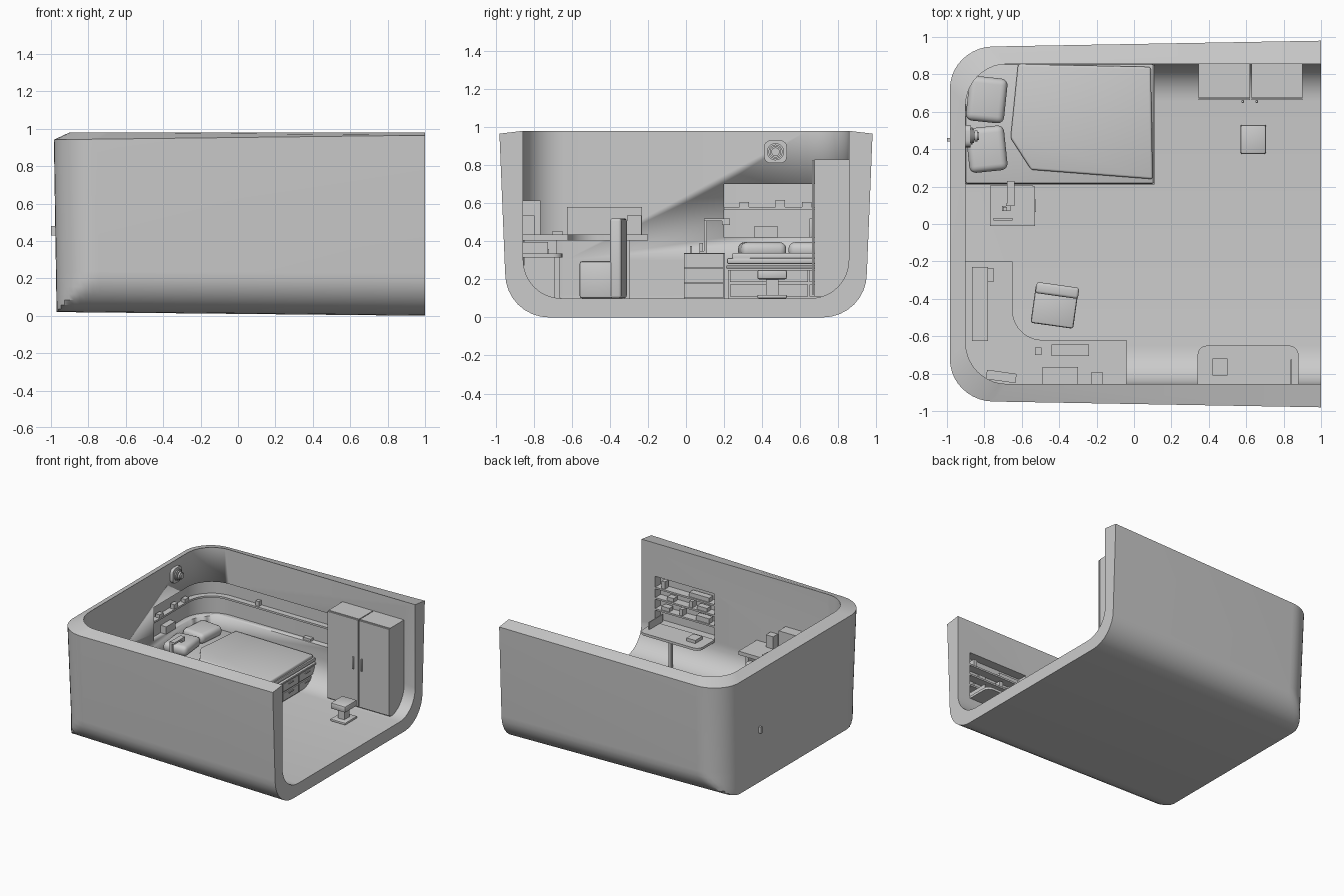
import bpy, bmesh
from math import sin, cos, pi, radians
from mathutils import Matrix, Vector

if "Cube" in bpy.data.objects:
    bpy.data.objects.remove(bpy.data.objects["Cube"])


def finish(name, bm, smooth=True):
    bmesh.ops.recalc_face_normals(bm, faces=bm.faces)
    me = bpy.data.meshes.new(name)
    bm.to_mesh(me)
    bm.free()
    ob = bpy.data.objects.new(name, me)
    bpy.context.collection.objects.link(ob)
    if smooth:
        bpy.ops.object.select_all(action='DESELECT')
        ob.select_set(True)
        bpy.context.view_layer.objects.active = ob
        bpy.ops.object.shade_smooth_by_angle(angle=radians(32))
    return ob


def prism(name, pts, z0, z1, bevel=0, seg=2, rot=0, axis=None):
    """Plan outline extruded in z; bevels all edges, or only those along 'axis'."""
    bm = bmesh.new()
    lo = [bm.verts.new((x, y, z0)) for x, y in pts]
    hi = [bm.verts.new((x, y, z1)) for x, y in pts]
    n = len(pts)
    bm.faces.new(lo[::-1])
    bm.faces.new(hi)
    for i in range(n):
        j = (i + 1) % n
        bm.faces.new((lo[i], lo[j], hi[j], hi[i]))
    if bevel:
        ed = list(bm.edges)
        if axis is not None:
            ed = [e for e in ed if abs((e.verts[0].co - e.verts[1].co).normalized()[axis]) > .99]
        bmesh.ops.bevel(bm, geom=ed, offset=bevel, segments=seg, profile=.5, affect='EDGES')
    if rot:
        c = Vector((sum(p[0] for p in pts) / n, sum(p[1] for p in pts) / n, 0))
        bmesh.ops.rotate(bm, cent=c, matrix=Matrix.Rotation(radians(rot), 3, 'Z'), verts=bm.verts)
    return finish(name, bm, bool(bevel) or n > 8)


def box(name, x0, x1, y0, y1, z0, z1, bevel=0, seg=2, rot=0, axis=None):
    return prism(name, [(x0, y0), (x1, y0), (x1, y1), (x0, y1)], z0, z1, bevel, seg, rot, axis)


def disc_x(name, x0, x1, y, z, r):
    bm = bmesh.new()
    m = Matrix.Translation(((x0 + x1) / 2, y, z)) @ Matrix.Rotation(pi / 2, 4, 'Y')
    bmesh.ops.create_cone(bm, cap_ends=True, segments=32, radius1=r, radius2=r, depth=x1 - x0, matrix=m)
    bmesh.ops.bevel(bm, geom=[e for e in bm.edges if abs(e.verts[0].co.x - e.verts[1].co.x) < 1e-4],
                    offset=.008, segments=2, affect='EDGES')
    return finish(name, bm)


def arc(cx, cy, r, a0, a1, n=10):
    return [(cx + r * cos(radians(a0 + (a1 - a0) * i / n)),
             cy + r * sin(radians(a0 + (a1 - a0) * i / n))) for i in range(n + 1)]


# Room shell: U outline layers, up the outside, over the rim, down the inside
def outline(xl, wide, w, r):
    half = [(1, wide)] + arc(xl + r, wide - r, r, 90, 180)
    pts = [(x, -y) for x, y in half] + half[::-1]
    return [(x, max(-w, min(w, y))) for x, y in pts]


bm = bmesh.new()
rows = []
outer = [(.72 + .23 * sin(a * pi / 16), .23 - .23 * cos(a * pi / 16)) for a in range(9)] + [(.98, .965)]
for w, z in outer:
    rows.append([bm.verts.new((x, y * (1 - .018 * (1 - x)), z + (1 - x) * (.01 - .022 * z / .965)))
                 for x, y in outline(-.97 - .015 * z, max(w, .95), w, .23)])
inner = [(.855, .98)] + [(.655 + .2 * cos(a * pi / 16), .3 - .2 * sin(a * pi / 16)) for a in range(9)]
for w, z in inner:
    rows.append([bm.verts.new((x, y, z)) for x, y in outline(-.9, .855, w, .22)])
for a, b in zip(rows, rows[1:]):
    for i in range(len(a) - 1):
        bm.faces.new((a[i], a[i + 1], b[i + 1], b[i]))
bm.faces.new(rows[0])
bm.faces.new(rows[-1])
bm.faces.new([r[0] for r in rows] + [r[-1] for r in rows[::-1]])
# close the floor ends where first/last columns meet the caps
shell = finish('room_shell', bm)


# Wall niches cut out of the shell
def wrap(o, y0=.2, x1=.34):
    return [(-.9 - o, y0)] + arc(-.7, .655, .2 + o, 180, 90) + [(x1, .855 + o)]


bed_cut = prism('bed_niche_cutter', wrap(.05) + wrap(-.06)[::-1], .42, .70)
wall_cut = box('shelf_niche_cutter', .34, .88, -.93, -.8, .33, .71)
for c in (bed_cut, wall_cut):
    c.hide_render = True
    m = shell.modifiers.new('niche', 'BOOLEAN')
    m.object, m.operation, m.solver = c, 'DIFFERENCE', 'EXACT'
    bpy.context.view_layer.objects.active = shell
    bpy.ops.object.modifier_apply(modifier=m.name)
    bpy.data.objects.remove(c)

# Bed niche shelf, small ornaments, wall lamp
prism('bed_niche_shelf', wrap(.05) + wrap(.003)[::-1], .565, .58)
for i, y in enumerate((.28, .47, .61)):
    box(f'shelf_ornament_{i}', -.94, -.905, y, y + .05, .58, .607 + .01 * (i == 1))
box('niche_box', -.95, -.9, .36, .48, .42, .48)
box('niche_box_stub', -1.0, -.95, .44, .46, .43, .48)
box('back_niche_ornament', -.45, -.42, .87, .9, .58, .62)
box('back_ledge_ornament', -.02, .05, .865, .9, .42, .44)
p = box('wall_lamp_plate', -.9, -.875, .41, .53, .81, .93, .035, 4, axis=0)
disc_x('wall_lamp_ring', -.88, -.855, .47, .87, .045)
disc_x('wall_lamp_bulb', -.86, -.83, .47, .87, .03)

# Bed with drawers, blanket and pillows
box('bed_base', -.9, .09, .22, .855, .1, .25)
box('bed_slab', -.9, .11, .21, .855, .257, .272, .004)
box('bed_mattress', -.9, .105, .215, .855, .28, .312, .01)
prism('blanket', [(-.62, .855), (.09, .84), (.1, .24), (-.55, .29), (-.66, .46)], .29, .338, .012, 3)
for i, y in enumerate((.23, .44, .65)):
    for k, z in enumerate((.11, .185)):
        box(f'bed_drawer_{i}_{k}', .085, .1, y, y + .2, z, z + .063)
        box(f'bed_drawer_handle_{i}_{k}', .1, .106, y + .07, y + .13, z + .04, z + .047)
for i, (y, rot) in enumerate(((.28, 6), (.545, -6))):
    box(f'pillow_{i}', -.89, -.685, y, y + .24, .312, .395, .035, 5, rot)

# Nightstand with three drawers, desk lamp and bits
box('nightstand', -.77, -.54, -.01, .205, .1, .338)
for i in range(3):
    z = .105 + i * .079
    box(f'nightstand_drawer_{i}', -.545, -.53, -.01, .2, z, z + .072)
    box(f'nightstand_handle_{i}', -.53, -.523, .065, .13, z + .032, z + .04)
box('lamp_foot', -.705, -.66, .07, .095, .338, .348)
box('lamp_post', -.685, -.66, .095, .11, .338, .52)
box('lamp_arm', -.68, -.64, .095, .23, .505, .52)
box('lamp_head', -.68, -.64, .19, .23, .485, .52)
box('nightstand_book', -.75, -.65, .02, .032, .338, .375)
box('nightstand_cup', -.7, -.68, .07, .09, .338, .39)

# L-shaped desk with legs
prism('desk_top', [(-.65, -.2), (-.9, -.2), (-.9, -.855), (-.04, -.855), (-.04, -.62)]
      + arc(-.49, -.46, .16, 270, 180), .405, .435)
box('desk_side_panel', -.09, -.06, -.85, -.68, .1, .405)
box('desk_end_panel', -.9, -.67, -.325, -.295, .1, .405)
box('desk_drawer_box', -.5, -.1, -.855, -.73, .345, .39)

# Desk equipment
box('wall_monitor', -.865, -.78, -.625, -.23, .435, .58)
box('speaker', -.785, -.75, -.31, -.235, .435, .535)
box('keyboard', -.44, -.24, -.705, -.645, .435, .45)
box('mouse', -.53, -.495, -.7, -.66, .435, .45)
box('desk_monitor', -.49, -.3, -.855, -.765, .435, .615)
box('desk_box', -.23, -.165, -.855, -.795, .435, .535)
box('desk_file', -.79, -.63, -.84, -.79, .435, .5, rot=-8)

# Desk chair
box('chair_seat', -.54, -.31, -.545, -.34, .1, .295, .012, 2, -8)
box('chair_back', -.525, -.295, -.385, -.325, .1, .52, .014, 3, -8)

# Wardrobe pair with doors and handles
for i, (x0, x1, hx) in enumerate(((.345, .62, .575), (.627, .9, .65))):
    box(f'wardrobe_{i}', x0, x1, .675, .855, .11, .83)
    box(f'wardrobe_door_{i}', x0, x1, .662, .672, .12, .825)
    box(f'wardrobe_handle_{i}', hx, hx + .012, .648, .662, .42, .52, .003)

# Stool
box('stool_seat', .57, .705, .375, .53, .2, .25, .01)
box('stool_post', .61, .665, .42, .485, .115, .2)
box('stool_foot', .57, .705, .375, .53, .1, .118, .006)

# Wall bench and shelves in the front niche
prism('wall_bench', [(.34, -.86)] + arc(.39, -.7, .05, 180, 90, 5) + arc(.83, -.7, .05, 90, 0, 5)
      + [(.88, -.86)], .315, .335)
box('bench_leg', .6, .625, -.69, -.665, .1, .315)
box('bench_box', .42, .5, -.81, -.72, .335, .36)
box('bench_divider', .837, .845, -.9, -.725, .335, .395)
for i, z in enumerate((.43, .52, .605)):
    box(f'niche_shelf_{i}', .34, .88, -.93, -.86, z, z + .014)
for i, (x, z, w, h) in enumerate(((.8, .619, .03, .06), (.4, .619, .18, .035), (.72, .534, .06, .03),
                                  (.55, .534, .03, .05), (.42, .534, .09, .03), (.76, .444, .07, .03),
                                  (.64, .444, .03, .05), (.4, .444, .12, .04))):
    box(f'niche_item_{i}', x, x + w, -.92, -.87, z, z + h)
